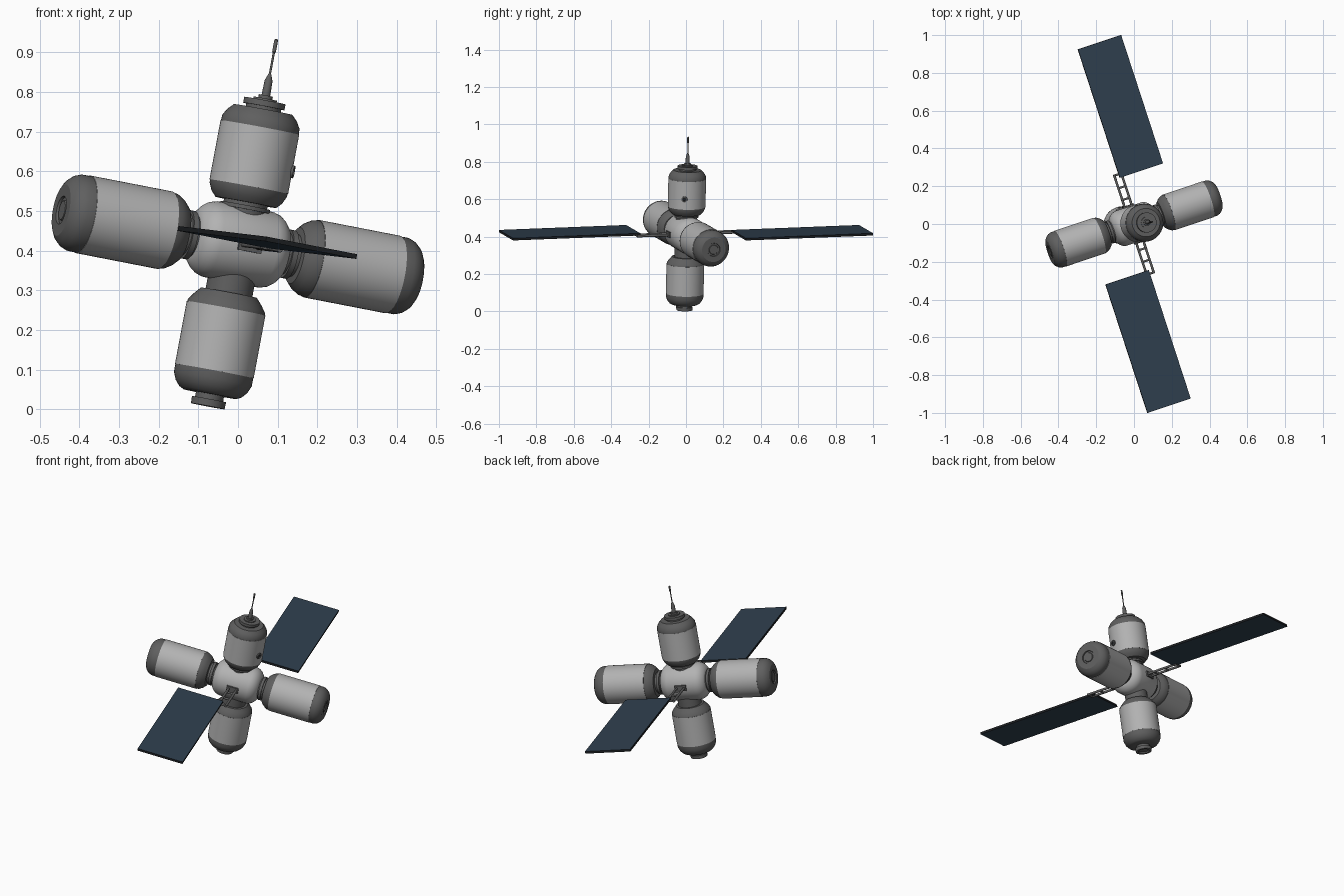
import bpy, bmesh, math
from mathutils import Matrix, Vector

if "Cube" in bpy.data.objects:
    bpy.data.objects.remove(bpy.data.objects["Cube"])


def material(name, rgb):
    m = bpy.data.materials.new(name)
    m.diffuse_color = (*rgb, 1)
    m.use_nodes = True
    m.node_tree.nodes["Principled BSDF"].inputs["Base Color"].default_value = m.diffuse_color
    return m


LIGHT = material("light grey hull", (0.45, 0.45, 0.45))
DARK = material("dark grey fittings", (0.115, 0.115, 0.115))
BLUE = material("navy solar cells", (0.03, 0.052, 0.08))
BLACK = material("black panel rim", (0.012, 0.014, 0.016))
MATS = [LIGHT, DARK, BLUE, BLACK]
L, D, B, K = range(4)

# Station frame: u = side modules, v = solar wings, w = mast
w = Vector((0.187, 0.022, 1)).normalized()
v = Vector((-0.31, 0.95, 0.037))
v = (v - w * v.dot(w)).normalized()
u = v.cross(w)
STATION = Matrix.Translation((0, 0, 0.416)) @ Matrix((u, v, w)).transposed().to_4x4()
ALONG_U = Matrix.Rotation(math.pi / 2, 4, 'Y')
ALONG_NEG_U = Matrix.Rotation(-math.pi / 2, 4, 'Y')
DOWN = Matrix.Rotation(math.pi, 4, 'X')
UP = Matrix.Identity(4)


def finish(name, bm, smooth=True):
    bmesh.ops.recalc_face_normals(bm, faces=bm.faces)
    me = bpy.data.meshes.new(name)
    bm.to_mesh(me)
    bm.free()
    for m in MATS:
        me.materials.append(m)
    ob = bpy.data.objects.new(name, me)
    bpy.context.collection.objects.link(ob)
    ob.matrix_world = STATION
    if smooth:
        bpy.ops.object.select_all(action='DESELECT')
        ob.select_set(True)
        bpy.context.view_layer.objects.active = ob
        bpy.ops.object.shade_smooth_by_angle(angle=math.radians(28))
    return ob


def lathe(name, profile, place, n=48):
    """Revolve (height, radius, colour of the band that follows) about local z."""
    bm = bmesh.new()
    rings = []
    for h, r, _ in profile:
        rings.append([bm.verts.new(place @ Vector((r * math.cos(2 * math.pi * i / n),
                                                   r * math.sin(2 * math.pi * i / n), h)))
                      for i in range(n)])
    for k in range(len(rings) - 1):
        a, b = rings[k], rings[k + 1]
        for i in range(n):
            j = (i + 1) % n
            bm.faces.new((a[i], a[j], b[j], b[i])).material_index = profile[k][2]
    bm.faces.new(rings[0]).material_index = profile[0][2]
    bm.faces.new(rings[-1]).material_index = profile[-1][2]
    return finish(name, bm)


def box(name, centre, size, mat, rim=None):
    bm = bmesh.new()
    bmesh.ops.create_cube(bm, size=1, matrix=Matrix.Translation(centre) @ Matrix.Diagonal((*size, 1)))
    for f in bm.faces:
        f.normal_update()
        f.material_index = mat if rim is None or abs(f.normal.z) > 0.5 else rim
    return finish(name, bm, False)


def rod(name, a, b, r, mat=D):
    a, b = Vector(a), Vector(b)
    d = b - a
    place = Matrix.Translation(a) @ d.to_track_quat('Z', 'Y').to_matrix().to_4x4()
    return lathe(name, [(0, r, mat), (d.length, r, mat)], place, 12)


# Central hub, a rounded drum lying along the side modules
half = [(0.075, 0.097), (0.092, 0.092), (0.105, 0.083), (0.117, 0.069), (0.122, 0.055)]
lathe("hub", [(-h, r, L) for h, r in reversed(half)] + [(h, r, L) for h, r in half], ALONG_U)

# Side modules with stepped collar, hull and recessed end cap
side = [(0.10, 0.054, D), (0.128, 0.054, D), (0.128, 0.062, D), (0.142, 0.062, D),
        (0.142, 0.054, D), (0.152, 0.054, D), (0.154, 0.072, D), (0.168, 0.086, D),
        (0.185, 0.096, D), (0.198, 0.098, D), (0.198, 0.0995, L), (0.418, 0.0995, L),
        (0.418, 0.098, D), (0.440, 0.098, D), (0.456, 0.092, D), (0.470, 0.080, D),
        (0.478, 0.066, D), (0.478, 0.036, D), (0.472, 0.034, D), (0.472, 0.026, D),
        (0.476, 0.024, D)]
lathe("right_module", side, ALONG_U)
lathe("left_module", side, ALONG_NEG_U)

# Upper module
lathe("upper_module", [
    (0.075, 0.056, D), (0.090, 0.056, D), (0.090, 0.064, D), (0.100, 0.064, D),
    (0.100, 0.056, D), (0.108, 0.056, D), (0.108, 0.078, D), (0.122, 0.091, D),
    (0.140, 0.099, D), (0.148, 0.100, D), (0.148, 0.101, L), (0.300, 0.101, L),
    (0.300, 0.100, D), (0.315, 0.099, D), (0.332, 0.089, D), (0.346, 0.075, D),
    (0.346, 0.045, D), (0.354, 0.045, D), (0.354, 0.053, D), (0.369, 0.053, D),
    (0.369, 0.030, D), (0.374, 0.030, D)], UP)

# Antenna mast
lathe("antenna", [
    (0.370, 0.018, D), (0.382, 0.018, D), (0.382, 0.011, D), (0.420, 0.010, D),
    (0.436, 0.004, D), (0.438, 0.0028, D), (0.492, 0.0028, D), (0.494, 0.0048, D),
    (0.524, 0.0048, D), (0.527, 0.002, D)], UP, 16)

# Lower module with docking port
lathe("lower_module", [
    (0.075, 0.060, D), (0.124, 0.060, D), (0.124, 0.072, D), (0.140, 0.086, D),
    (0.156, 0.098, D), (0.164, 0.100, D), (0.164, 0.101, L), (0.325, 0.101, L),
    (0.325, 0.100, D), (0.345, 0.100, D), (0.364, 0.092, D), (0.378, 0.080, D),
    (0.384, 0.068, D), (0.384, 0.036, D), (0.397, 0.036, D), (0.397, 0.044, D),
    (0.415, 0.043, D), (0.415, 0.030, D), (0.408, 0.028, D)], DOWN)

# Porthole on the upper module
out = Vector((0.9, -0.43, 0)).normalized()
place = Matrix.Translation(out * 0.094 + Vector((0, 0, 0.205))) @ out.to_track_quat('Z', 'Y').to_matrix().to_4x4()
lathe("porthole", [(0, 0.016, D), (0.012, 0.016, D), (0.012, 0.010, D), (0.009, 0.010, K)], place, 20)

# Solar wings: truss boom and offset panel on each side
for s, side_name in ((-1, "front"), (1, "back")):
    box(side_name + "_boom_mount", (0, s * 0.096, 0), (0.062, 0.016, 0.03), D)
    for t in (-1, 1):
        rod(f"{side_name}_boom_rail_{'a' if t < 0 else 'b'}",
            (t * 0.02, s * 0.085, 0), (t * 0.02, s * 0.282, 0), 0.0065)
    for i, d in enumerate((0.14, 0.205, 0.276)):
        rod(f"{side_name}_boom_brace_{i + 1}", (-0.024, s * d, 0), (0.024, s * d, 0), 0.0055)
    box(side_name + "_solar_panel", (s * 0.1255, s * 0.614, 0.005), (0.245, 0.716, 0.012), B, K)
